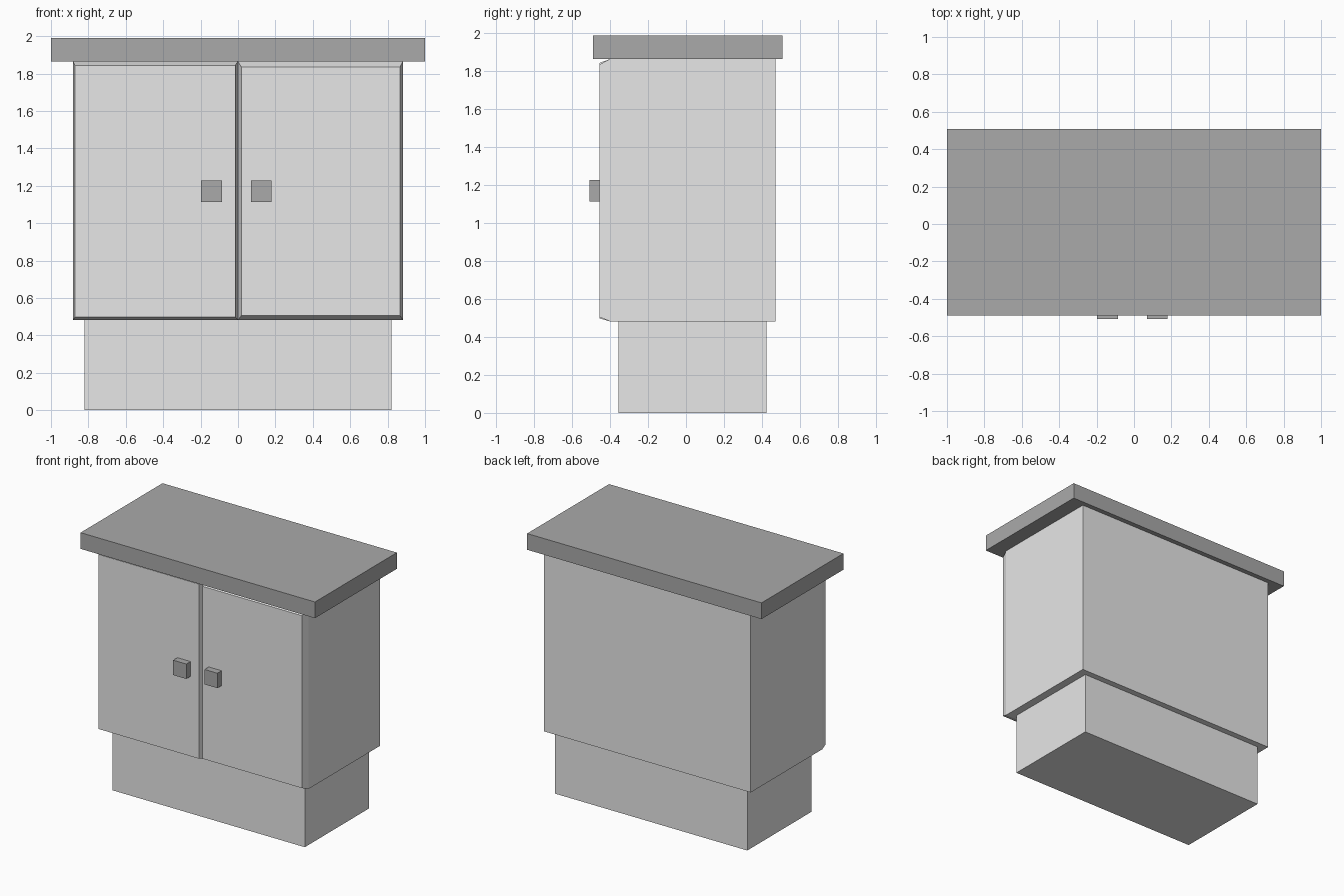
import bpy, bmesh
from mathutils import Vector

if "Cube" in bpy.data.objects:
    bpy.data.objects.remove(bpy.data.objects["Cube"])


def material(name, value):
    m = bpy.data.materials.new(name)
    m.diffuse_color = (value, value, value, 1)
    m.use_nodes = True
    m.node_tree.nodes["Principled BSDF"].inputs["Base Color"].default_value = m.diffuse_color
    return m


light = material("light grey", 0.8)
dark = material("dark grey", 0.4)


def box_bmesh(x0, x1, y0, y1, z0, z1):
    bm = bmesh.new()
    bmesh.ops.create_cube(bm, size=1)
    for v in bm.verts:
        v.co = Vector((x1 if v.co.x > 0 else x0,
                       y1 if v.co.y > 0 else y0,
                       z1 if v.co.z > 0 else z0))
    return bm


def finish(bm, name, mat):
    bmesh.ops.recalc_face_normals(bm, faces=bm.faces[:])
    me = bpy.data.meshes.new(name)
    bm.to_mesh(me)
    bm.free()
    me.materials.append(mat)
    ob = bpy.data.objects.new(name, me)
    bpy.context.collection.objects.link(ob)
    return ob


# Plinth and worktop
finish(box_bmesh(-0.82, 0.82, -0.357, 0.424, 0, 0.482), "plinth", light)
finish(box_bmesh(-1, 1, -0.49, 0.508, 1.865, 1.99), "worktop", dark)

# Cabinet body: the front is split in two and each half is pushed out as a chamfered door
bm = box_bmesh(-0.882, 0.882, -0.40, 0.471, 0.482, 1.865)
bmesh.ops.bisect_plane(bm, geom=bm.verts[:] + bm.edges[:] + bm.faces[:],
                       plane_co=(0, 0, 0), plane_no=(1, 0, 0))
bm.normal_update()
fronts = [f for f in bm.faces if f.calc_center_median().y < -0.39]
doors = bmesh.ops.extrude_discrete_faces(bm, faces=fronts)["faces"]
for f in doors:
    if f.calc_center_median().x < 0:
        x0, x1, z0, z1 = -0.872, -0.0145, 0.498, 1.844
    else:
        x0, x1, z0, z1 = 0.0175, 0.866, 0.506, 1.836
    mid = f.calc_center_median()
    for v in f.verts:
        v.co = Vector((x1 if v.co.x > mid.x else x0, -0.457,
                       z1 if v.co.z > mid.z else z0))
finish(bm, "cabinet_with_doors", light)

# Door knobs
for name, x0, x1 in (("left_knob", -0.198, -0.085), ("right_knob", 0.07, 0.18)):
    finish(box_bmesh(x0, x1, -0.508, -0.45, 1.113, 1.228), name, dark)
